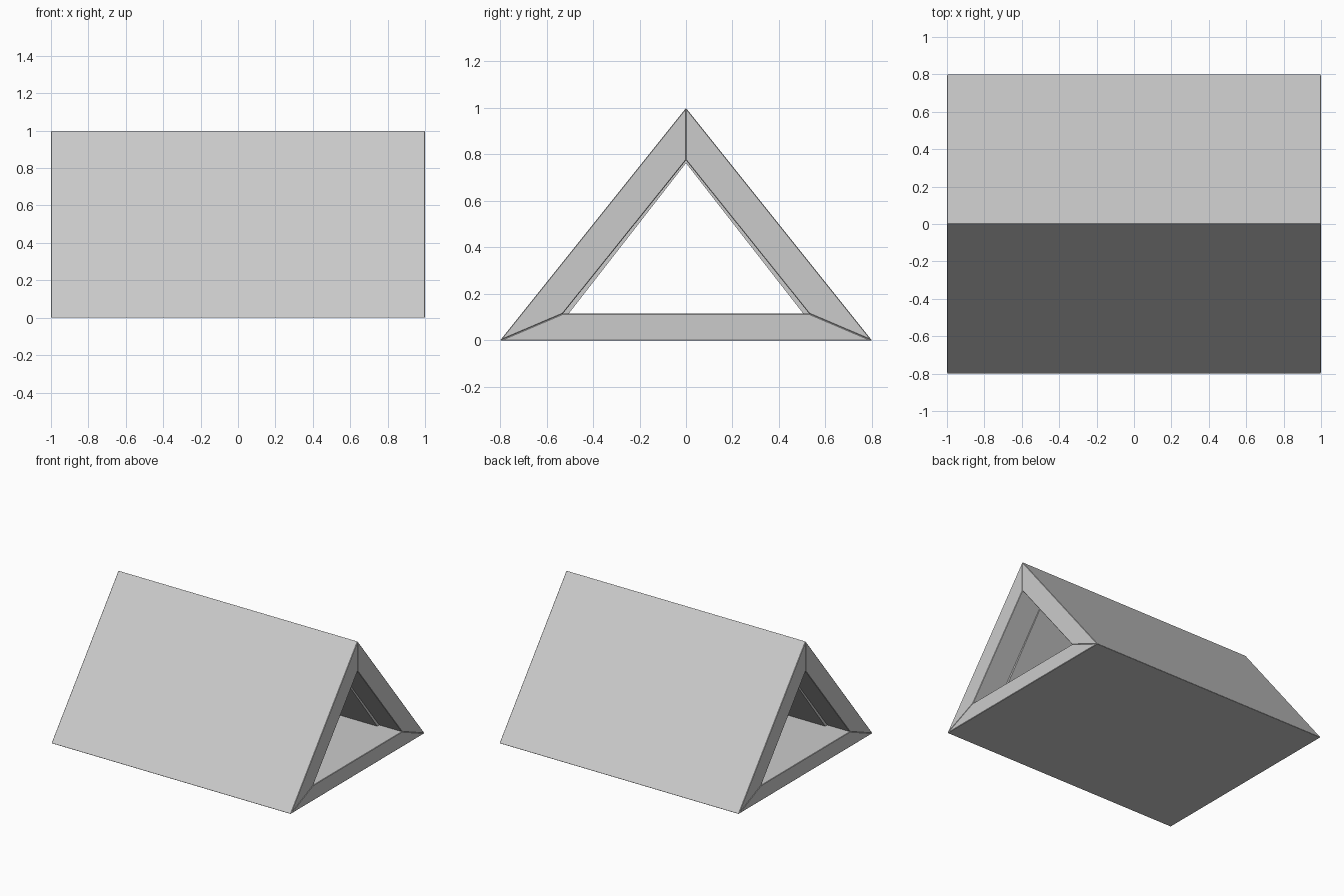
import bpy, bmesh

if "Cube" in bpy.data.objects:
    bpy.data.objects.remove(bpy.data.objects["Cube"])

OUTER = [(-0.8, 0.0), (0.8, 0.0), (0.0, 1.0)]
INNER = [(-0.53, 0.115), (0.53, 0.115), (0.0, 0.775)]
LINER = [(-0.505, 0.115), (0.505, 0.115), (0.0, 0.763)]


def prism(name, profile, half_length, bevel=0.0):
    """Extrude a (y, z) profile along x, centred on x = 0."""
    bm = bmesh.new()
    face = bm.faces.new([bm.verts.new((-half_length, y, z)) for y, z in profile])
    ext = bmesh.ops.extrude_face_region(bm, geom=[face])
    verts = [v for v in ext["geom"] if isinstance(v, bmesh.types.BMVert)]
    bmesh.ops.translate(bm, verts=verts, vec=(2 * half_length, 0, 0))
    bmesh.ops.recalc_face_normals(bm, faces=bm.faces)
    mesh = bpy.data.meshes.new(name)
    bm.to_mesh(mesh)
    bm.free()
    obj = bpy.data.objects.new(name, mesh)
    bpy.context.collection.objects.link(obj)
    if bevel:
        mod = obj.modifiers.new("edge_softening", "BEVEL")
        mod.width = bevel
        mod.segments = 1
    return obj


# Three mitred slabs forming the triangular tube
for i, name in enumerate(["bottom_slab", "back_slab", "front_slab"]):
    j = (i + 1) % 3
    prism(name, [OUTER[i], OUTER[j], INNER[j], INNER[i]], 1.0, 0.003)

# Thin lining panels on the two sloping inner walls, set back from the ends
prism("back_lining", [INNER[1], INNER[2], LINER[2], LINER[1]], 0.81)
prism("front_lining", [INNER[2], INNER[0], LINER[0], LINER[2]], 0.81)
